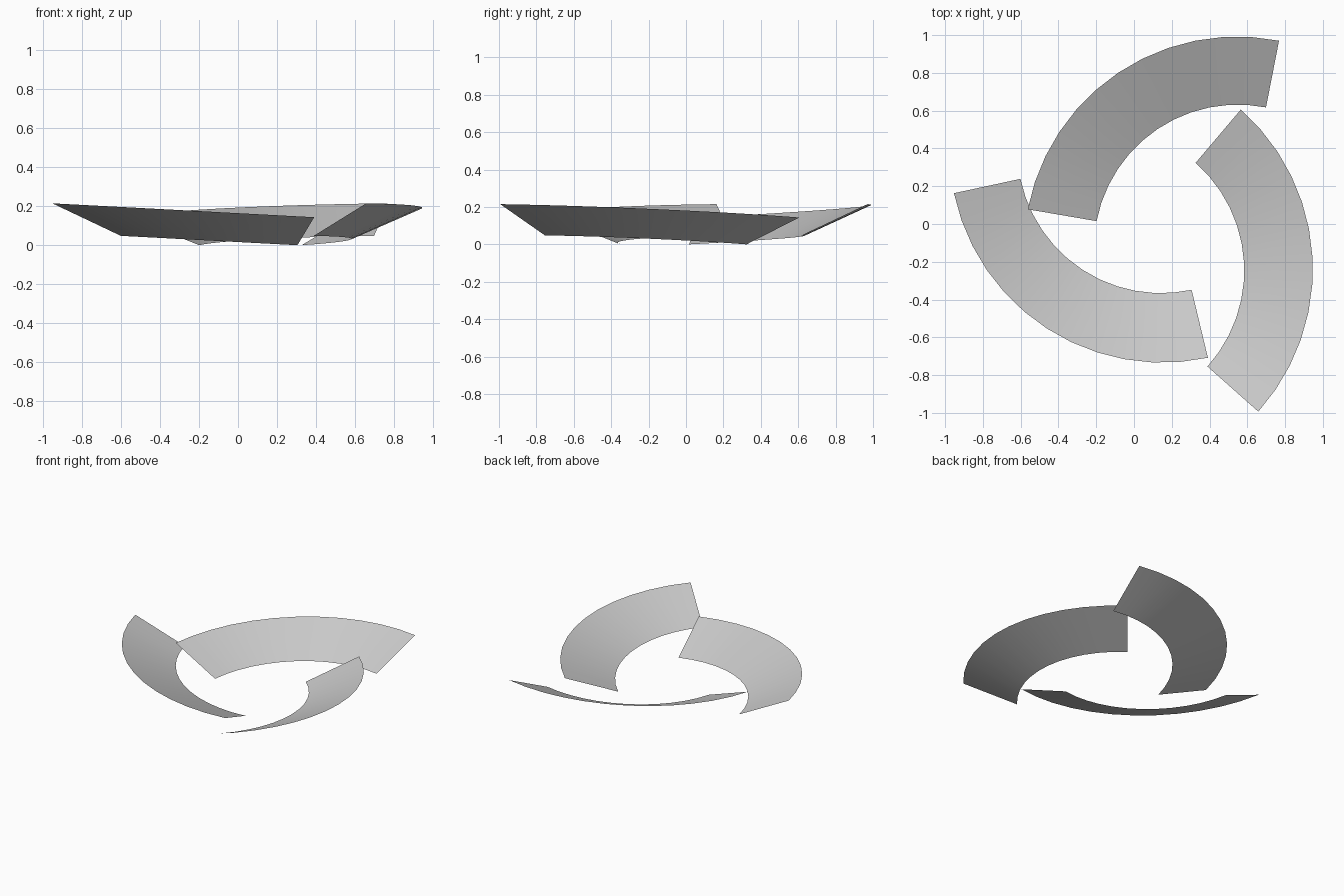
import bpy, bmesh
from math import radians, cos, sin
from mathutils import Matrix, Vector

cube = bpy.data.objects.get("Cube")
if cube:
    bpy.data.objects.remove(cube, do_unlink=True)

INNER, OUTER, RISE = 0.762, 1.13, 0.148
SWEEP, SEGMENTS = 90.4, 12
TILT, DOWNHILL = 0.053, radians(123)

# Plain grey finish
grey = bpy.data.materials.new("light grey")
grey.use_nodes = True
colour = (0.6, 0.6, 0.6, 1)
grey.diffuse_color = colour
grey.node_tree.nodes["Principled BSDF"].inputs["Base Color"].default_value = colour


def blade_mesh():
    """Quarter of a shallow open cone: one sheet, rising outwards."""
    bm = bmesh.new()
    rows = []
    for i in range(SEGMENTS + 1):
        a = radians(SWEEP * (i / SEGMENTS - 0.5))
        rows.append([bm.verts.new((r * cos(a), r * sin(a), z))
                     for r, z in ((INNER, 0), (OUTER, RISE))])
    for (a, b), (c, d) in zip(rows, rows[1:]):
        bm.faces.new((a, b, d, c)).smooth = True
    mesh = bpy.data.meshes.new("curved_blade")
    bm.to_mesh(mesh)
    bm.free()
    mesh.materials.append(grey)
    return mesh


# Each blade leans down towards its far end
lean = Matrix.Rotation(TILT, 4, Vector((-sin(DOWNHILL), cos(DOWNHILL), 0)))
shared = blade_mesh()

# Three blades swirling round the middle: arc centre and facing angle
for name, x, y, facing in (("front_blade", 0.143, 0.396, -122.9),
                           ("left_blade", -0.178, -0.247, 3.35),
                           ("back_blade", 0.55, -0.129, 123.9)):
    blade = bpy.data.objects.new(name, shared)
    bpy.context.collection.objects.link(blade)
    blade.matrix_world = (Matrix.Translation((x, y, 0.0087))
                          @ Matrix.Rotation(radians(facing), 4, "Z") @ lean)
